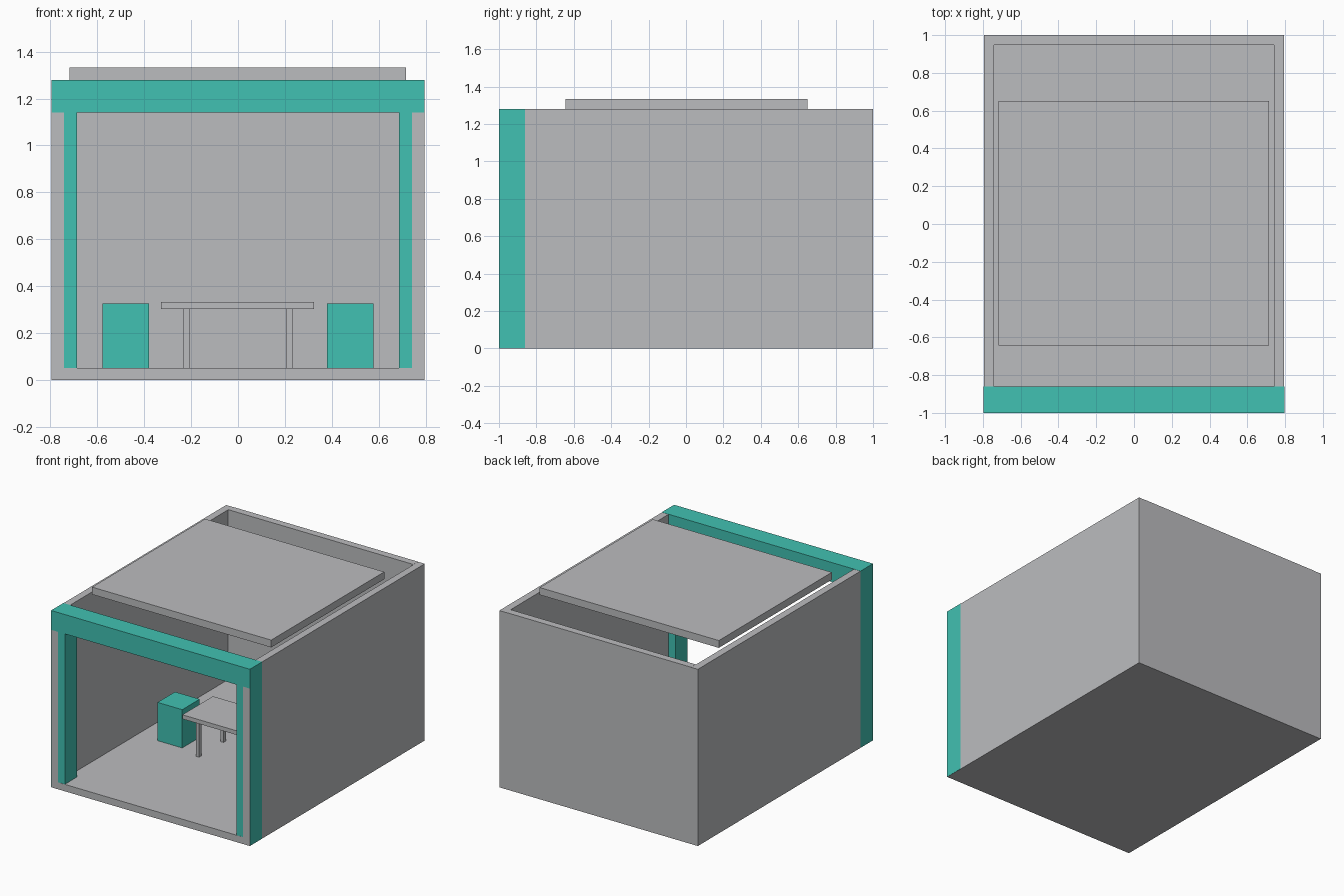
import bpy
import bmesh

if "Cube" in bpy.data.objects:
    bpy.data.objects.remove(bpy.data.objects["Cube"])


def material(name, rgb):
    m = bpy.data.materials.new(name)
    m.diffuse_color = (*rgb, 1.0)
    m.use_nodes = True
    m.node_tree.nodes["Principled BSDF"].inputs["Base Color"].default_value = m.diffuse_color
    return m


GREY = material("light grey", (0.50, 0.505, 0.52))
TEAL = material("teal", (0.053, 0.533, 0.445))


def box(name, x, y, z, mat):
    """Axis-aligned box from (min, max) ranges."""
    bm = bmesh.new()
    bmesh.ops.create_cube(bm, size=1.0)
    for v in bm.verts:
        v.co = [r[0] if c < 0 else r[1] for c, r in zip(v.co, (x, y, z))]
    mesh = bpy.data.meshes.new(name)
    bm.to_mesh(mesh)
    bm.free()
    mesh.materials.append(mat)
    obj = bpy.data.objects.new(name, mesh)
    bpy.context.collection.objects.link(obj)
    return obj


def mirrored(r, side):
    return tuple(sorted((r[0] * side, r[1] * side)))


W, WI, H, FLOOR = 0.795, 0.742, 1.28, 0.05   # half width, inner half width, height, floor top
FRAME_BACK, LINTEL_Z = -0.86, 1.14

# Shell: floor slab, back wall, side walls
box("floor", (-W, W), (-1, 1), (0, FLOOR), GREY)
box("back_wall", (-WI, WI), (0.947, 1), (FLOOR, H), GREY)
for side, label in ((-1, "left"), (1, "right")):
    box(label + "_wall", mirrored((WI, W), side), (-1, 1), (FLOOR, H - 0.001), GREY)

    # Front posts: a hair proud on the outside, behind the wall end at the front
    box(label + "_post", mirrored((0.687, W + 0.001), side), (-0.999, FRAME_BACK),
        (0.001, LINTEL_Z), TEAL)

    # Stools either side of the table
    box(label + "_stool", mirrored((0.38, 0.578), side), (-0.095, 0.105),
        (FLOOR, 0.327), TEAL)

    # Table legs
    for end, y in (("front", (-0.15, -0.123)), ("back", (0.13, 0.157))):
        box(f"{end}_{label}_table_leg", mirrored((0.207, 0.233), side), y,
            (FLOOR, 0.302), GREY)

# Lintel over the opening
box("lintel", (-W - 0.001, W + 0.001), (-1.001, FRAME_BACK), (LINTEL_Z, H), TEAL)

# Table top and floating roof panel
box("table_top", (-0.328, 0.325), (-0.168, 0.182), (0.302, 0.332), GREY)
box("roof_panel", (-0.718, 0.716), (-0.643, 0.65), (H, 1.333), GREY)
